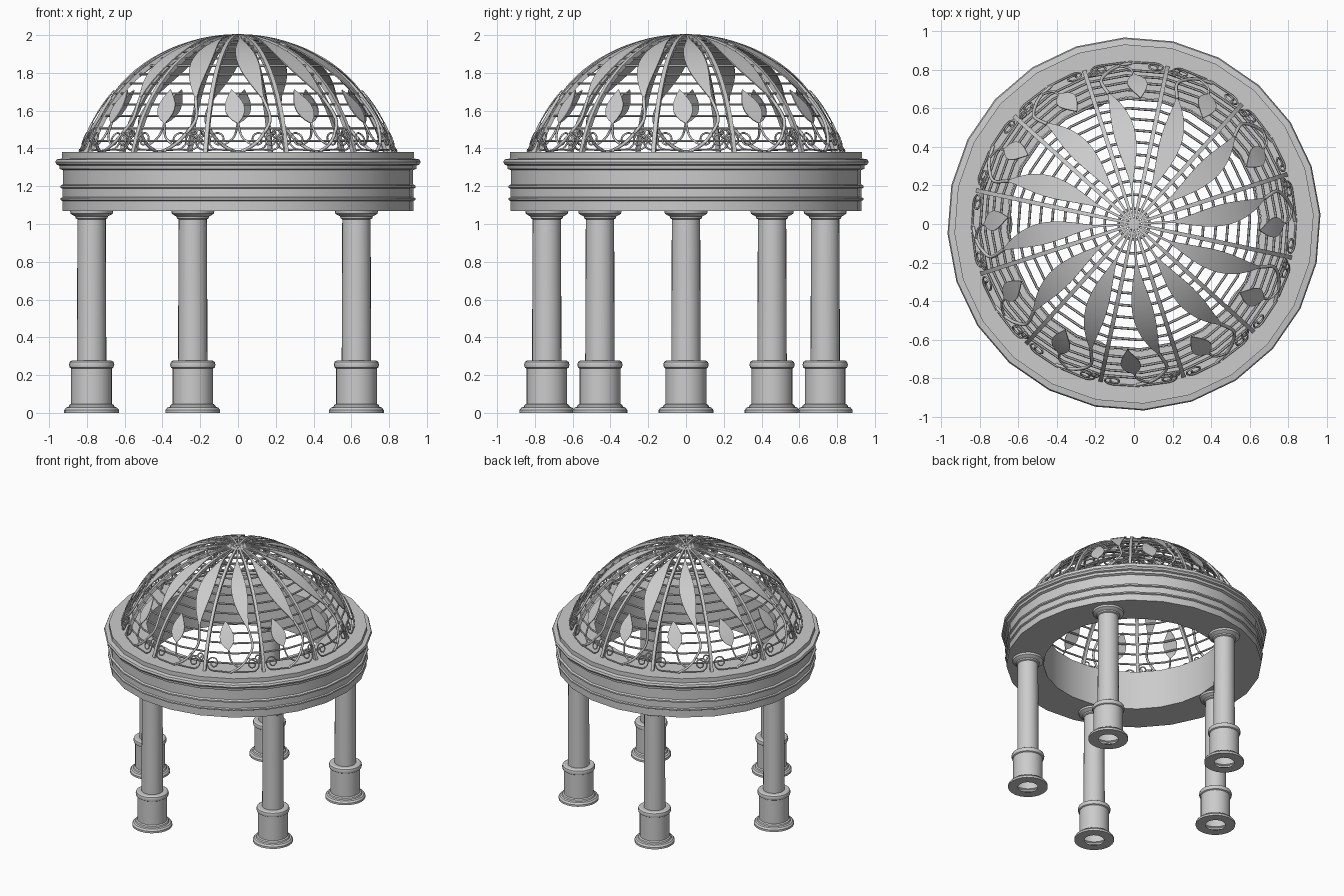
import bpy, bmesh
from math import sin, cos, pi, radians, degrees, sqrt, asin, atan2
from mathutils import Vector

if "Cube" in bpy.data.objects:
    bpy.data.objects.remove(bpy.data.objects["Cube"])

R, CZ = 0.8656, 1.134          # dome sphere radius and centre height
BASE_Z = 1.38


def finish(name, bm, smooth=True):
    bmesh.ops.recalc_face_normals(bm, faces=bm.faces)
    me = bpy.data.meshes.new(name)
    bm.to_mesh(me)
    bm.free()
    ob = bpy.data.objects.new(name, me)
    bpy.context.collection.objects.link(ob)
    if smooth:
        bpy.ops.object.select_all(action='DESELECT')
        ob.select_set(True)
        bpy.context.view_layer.objects.active = ob
        bpy.ops.object.shade_smooth_by_angle(angle=radians(32))
    return ob


def lathe(bm, profile, n, centre=(0, 0), start=0.0, closed=False):
    rings = []
    for r, z in profile:
        rings.append([bm.verts.new((centre[0] + r * cos(start + 2 * pi * i / n),
                                    centre[1] + r * sin(start + 2 * pi * i / n), z))
                      for i in range(n)])
    if closed:
        rings.append(rings[0])
    for a, b in zip(rings, rings[1:]):
        for i in range(n):
            j = (i + 1) % n
            bm.faces.new((a[i], a[j], b[j], b[i]))


def on_dome(deg, z, lift=0.0):
    """Point on the dome at a compass angle and height."""
    dz = z - CZ
    r = sqrt(max(R * R - dz * dz, 0))
    a = radians(deg)
    p = Vector((r * cos(a), r * sin(a), dz))
    return p * ((R + lift) / R) + Vector((0, 0, CZ))


def strip(bm, pts, widths, low, high):
    """Flat bar following points on the dome, with a half width at each point."""
    c = Vector((0, 0, CZ))
    rings = []
    for i, p in enumerate(pts):
        t = pts[min(i + 1, len(pts) - 1)] - pts[max(i - 1, 0)]
        n = (p - c).normalized()
        s = t.cross(n).normalized() * widths[i]
        rings.append([bm.verts.new(q) for q in
                      (p - s + n * low, p + s + n * low, p + s + n * high, p - s + n * high)])
    for a, b in zip(rings, rings[1:]):
        for i in range(4):
            j = (i + 1) % 4
            bm.faces.new((a[i], a[j], b[j], b[i]))
    bm.faces.new(rings[0])
    bm.faces.new(rings[-1])


def smooth_path(keys, n):
    """Catmull-Rom through (angle, height) keys."""
    k = [keys[0]] + list(keys) + [keys[-1]]
    out = []
    for i in range(1, len(k) - 2):
        for s in range(n):
            t = s / n
            out.append(tuple(0.5 * (2 * b + (c - a) * t + (2 * a - 5 * b + 4 * c - d) * t * t
                                    + (3 * b - a - 3 * c + d) * t ** 3)
                             for a, b, c, d in zip(k[i - 1], k[i], k[i + 1], k[i + 2])))
    return out + [keys[-1]]


def tubes(name, paths, radius, lift):
    cu = bpy.data.curves.new(name, 'CURVE')
    cu.dimensions = '3D'
    cu.bevel_depth = radius
    cu.bevel_resolution = 1
    cu.use_fill_caps = True
    for path in paths:
        sp = cu.splines.new('POLY')
        sp.points.add(len(path) - 1)
        for pt, (a, z) in zip(sp.points, path):
            pt.co = (*on_dome(a, z, lift), 1)
    ob = bpy.data.objects.new(name, cu)
    bpy.context.collection.objects.link(ob)
    bpy.ops.object.select_all(action='DESELECT')
    ob.select_set(True)
    bpy.context.view_layer.objects.active = ob
    bpy.ops.object.convert(target='MESH')


# five columns with pedestal and capital
column = [(0.072, 0), (0.145, 0), (0.145, 0.015), (0.135, 0.028), (0.122, 0.032), (0.118, 0.042),
          (0.108, 0.048), (0.108, 0.235), (0.116, 0.24), (0.12, 0.255), (0.116, 0.27),
          (0.105, 0.277), (0.078, 0.277), (0.075, 1.025), (0.084, 1.03), (0.086, 1.04),
          (0.1, 1.047), (0.112, 1.055), (0.115, 1.075)]
for k in range(5):
    a = radians(36 + 72 * k)
    bm = bmesh.new()
    lathe(bm, column, 24, (0.775 * cos(a), 0.775 * sin(a)))
    finish(f"column_{k + 1}", bm)

# entablature ring with beads and cornice
bm = bmesh.new()
lathe(bm, [(0.66, 1.07), (0.93, 1.07), (0.93, 1.122), (0.94, 1.127), (0.94, 1.137), (0.93, 1.142),
           (0.93, 1.187), (0.941, 1.192), (0.941, 1.203), (0.928, 1.21), (0.928, 1.285),
           (0.945, 1.292), (0.948, 1.31), (0.962, 1.315), (0.968, 1.328), (0.962, 1.342),
           (0.932, 1.347), (0.932, BASE_Z), (0.66, BASE_Z)],
      24, start=radians(3), closed=True)
finish("entablature", bm)

# dome ribs
TH = asin(0.83 / R)
bm = bmesh.new()
for k in range(12):
    pts = [on_dome(18 + 30 * k, CZ + R * cos(0.02 + (TH - 0.02) * i / 16)) for i in range(17)]
    strip(bm, pts, [0.007 + 0.004 * min(1, i / 5) for i in range(17)], -0.018, 0.006)
finish("dome_ribs", bm, False)

# horizontal dome hoops
bm = bmesh.new()
for k in range(1, 15):
    t = TH * (k + 0.1) / 15
    h = 0.007
    rc, zc = (R - 0.009) * sin(t), CZ + (R - 0.009) * cos(t)
    lathe(bm, [(rc + h * cos(q * pi / 3), zc + h * sin(q * pi / 3)) for q in range(6)],
          24, start=radians(18), closed=True)
finish("dome_hoops", bm)

# crown disc
bm = bmesh.new()
bmesh.ops.create_cone(bm, cap_ends=True, segments=16, radius1=0.035, radius2=0.03, depth=0.018)
bmesh.ops.translate(bm, vec=(0, 0, 1.991), verts=bm.verts)
finish("crown_disc", bm)

# long leaves hanging from the crown, and small side leaves
bm = bmesh.new()
bs = bmesh.new()
t_tip = 0.91
for k in range(12):
    a0 = 30 * k
    n = 14
    pts, ws = [], []
    for i in range(n + 1):
        u = i / n
        t = 0.05 + (t_tip - 0.05) * u
        pts.append(on_dome(a0 + 3 + 8 * u ** 2, CZ + R * cos(t)))
        v = max(0, (u - 0.22) / 0.78)
        ws.append(0.006 + 0.05 * sin(pi * v ** 1.05) ** 1.1)
    strip(bm, pts, ws, 0.0, 0.006)
    pts = [on_dome(a0 - 3 * i / 8, 1.53 + 0.175 * i / 8) for i in range(9)]
    ws = [0.002 + 0.05 * sin(pi * (i / 8) ** 0.85) for i in range(9)]
    strip(bs, pts, ws, 0.003, 0.009)
finish("long_leaves", bm)
finish("side_leaves", bs)

# vine stems, leaf stalks and curls
stem = smooth_path([(11, 1.667), (13, 1.56), (10, 1.48), (6, 1.42), (1, BASE_Z)], 5)
stalk = smooth_path([(5.5, 1.415), (1.5, 1.46), (0, 1.535)], 5)


def curl(ac, zc, side, rho=0.05):
    pts = []
    for i in range(25):
        u = i / 24
        q = -pi / 2 + 2 * pi * 1.35 * u
        d = rho * (1 - 0.72 * u)
        pts.append((ac + side * degrees(d * cos(q) / 0.8), zc + d * sin(q)))
    return pts


left_curl = [(2, 1.383)] + curl(-7.5, 1.44, -1)
right_curl = [(3, 1.39)] + curl(12.5, 1.438, 1)
top_curl = [(10, 1.48)] + curl(15.2, 1.475, 1, 0.028)


def repeat(path):
    return [[(a + 30 * k, z) for a, z in path] for k in range(12)]


tubes("vine_stems", repeat(stem), 0.009, 0.004)
tubes("leaf_stalks", repeat(stalk), 0.006, 0.004)
tubes("vine_curls", repeat(left_curl) + repeat(right_curl) + repeat(top_curl), 0.005, 0.012)
